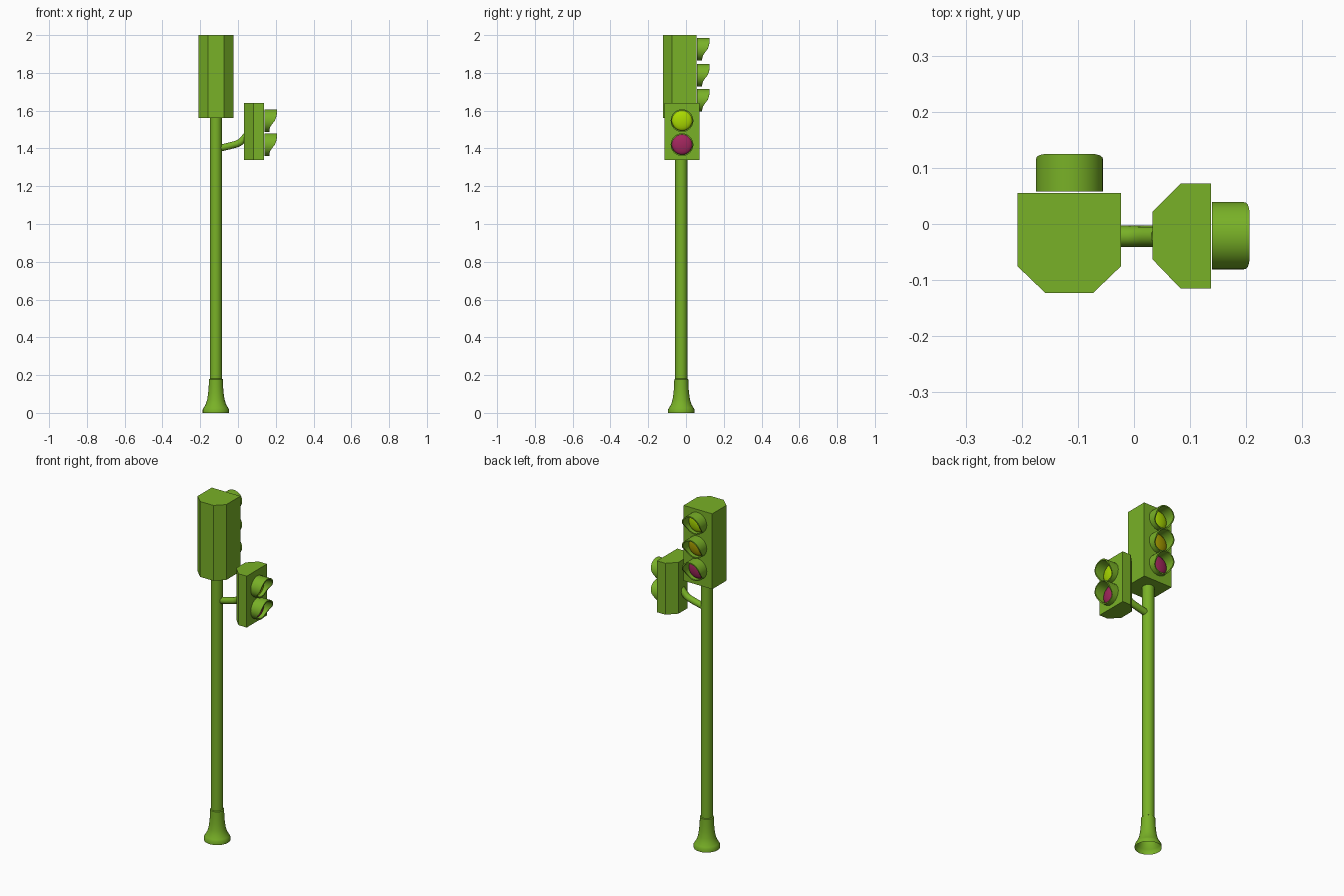
import bpy, bmesh, math
from mathutils import Matrix, Vector

if "Cube" in bpy.data.objects:
    bpy.data.objects.remove(bpy.data.objects["Cube"])


def material(name, rgb):
    m = bpy.data.materials.new(name)
    m.diffuse_color = (*rgb, 1)
    m.use_nodes = True
    m.node_tree.nodes["Principled BSDF"].inputs["Base Color"].default_value = m.diffuse_color
    return m


GREEN = material("green_paint", (0.19, 0.44, 0.02))
LIME = material("lime_lens", (0.40, 0.70, 0.0))
AMBER = material("amber_lens", (0.38, 0.33, 0.0))
RED = material("red_lens", (0.36, 0.02, 0.11))


def finish(bm, name, mat, smooth=True, matrix=None):
    bmesh.ops.recalc_face_normals(bm, faces=bm.faces)
    me = bpy.data.meshes.new(name)
    bm.to_mesh(me)
    bm.free()
    me.materials.append(mat)
    ob = bpy.data.objects.new(name, me)
    bpy.context.collection.objects.link(ob)
    if matrix:
        ob.matrix_world = matrix
    if smooth:
        bpy.ops.object.select_all(action='DESELECT')
        ob.select_set(True)
        bpy.context.view_layer.objects.active = ob
        bpy.ops.object.shade_smooth_by_angle(angle=math.radians(35))
    return ob


def skin(bm, rings, close=False):
    """Bridge rings of points with quads."""
    vs = [[bm.verts.new(p) for p in r] for r in rings]
    pairs = list(zip(vs, vs[1:])) + ([(vs[-1], vs[0])] if close else [])
    for a, b in pairs:
        for i in range(len(a)):
            j = (i + 1) % len(a)
            bm.faces.new((a[i], a[j], b[j], b[i]))
    return vs


def circle(r, z, n=24):
    return [(r * math.cos(2 * math.pi * i / n), r * math.sin(2 * math.pi * i / n), z)
            for i in range(n)]


def lathe(name, profile, mat, matrix, n=24, cap=False):
    bm = bmesh.new()
    vs = skin(bm, [circle(r, z, n) for r, z in profile])
    if cap:
        bm.faces.new(vs[-1])
    return finish(bm, name, mat, True, matrix)


def housing(name, outline, z0, z1):
    bm = bmesh.new()
    vs = skin(bm, [[(x, y, z) for x, y in outline] for z in (z0, z1)])
    bm.faces.new(vs[0])
    bm.faces.new(vs[1])
    return finish(bm, name, GREEN, False)


def lip(t):
    """Visor depth for relative height t (-1 bottom, 1 top)."""
    pts = [(-1, .027), (-.65, .029), (-.35, .039), (0, .056), (.3, .063), (.7, .067), (1.01, .067)]
    for (a, da), (b, db) in zip(pts, pts[1:]):
        if t <= b:
            return da + (db - da) * (t - a) / (b - a)
    return pts[-1][1]


def lamp(name, matrix, mat):
    # Local frame: z points out of the housing, y is up
    n = 32
    ang = [2 * math.pi * i / n for i in range(n)]

    def ring(r, front):
        return [(r * math.cos(a), r * math.sin(a), lip(math.sin(a)) if front else 0) for a in ang]
    bm = bmesh.new()
    skin(bm, [ring(.060, False), ring(.060, True), ring(.053, True), ring(.053, False)], True)
    finish(bm, name + "_visor", GREEN, True, matrix)
    dome = [(.053 * math.cos(k), .002 + .018 * math.sin(k)) for k in
            [math.pi / 2 * i / 6 for i in range(6)]] + [(.002, .02)]
    lathe(name + "_lens", [(.053, 0)] + dome, mat, matrix, n, True)


def frame(origin, out):
    up, out = Vector((0, 0, 1)), Vector(out)
    m = Matrix((up.cross(out), up, out)).transposed().to_4x4()
    m.translation = origin
    return m


PX, PY = -.117, -.025

# Pole and flared foot
pole_at = Matrix.Translation((PX, PY, 0))
lathe("pole", [(.032, .15), (.032, 1.565)], GREEN, pole_at)
lathe("pole_foot", [(.070, 0), (.070, .018), (.064, .028), (.054, .045), (.046, .070),
                    (.041, .105), (.038, .14), (.037, .178), (.032, .181)], GREEN, pole_at)

# Signal housings
housing("main_housing", [(-.208, .055), (-.208, -.075), (-.158, -.123),
                         (-.073, -.123), (-.023, -.075), (-.023, .055)], 1.56, 2.0)
housing("side_housing", [(.137, .072), (.083, .072), (.033, .022),
                         (.033, -.063), (.083, -.115), (.137, -.115)], 1.34, 1.64)

# Lamps with visors
for i, (z, mat) in enumerate([(1.925, LIME), (1.787, AMBER), (1.655, RED)]):
    lamp(f"main_lamp_{i + 1}", frame((-.115, .058, z), (0, 1, 0)), mat)
for i, (z, mat) in enumerate([(1.547, LIME), (1.42, RED)]):
    lamp(f"side_lamp_{i + 1}", frame((.139, -.021, z), (1, 0, 0)), mat)

# Bent arm carrying the side housing
cu = bpy.data.curves.new("arm", 'CURVE')
cu.dimensions = '3D'
cu.bevel_depth = .019
cu.bevel_resolution = 3
path = [(PX, 1.397), (-.05, 1.412), (-.005, 1.424), (.012, 1.433), (.026, 1.447), (.045, 1.468)]
sp = cu.splines.new('POLY')
sp.points.add(len(path) - 1)
for p, (x, z) in zip(sp.points, path):
    p.co = (x, -.022, z, 1)
    p.radius = 1
sp.use_smooth = True
cu.materials.append(GREEN)
arm = bpy.data.objects.new("side_arm", cu)
bpy.context.collection.objects.link(arm)
